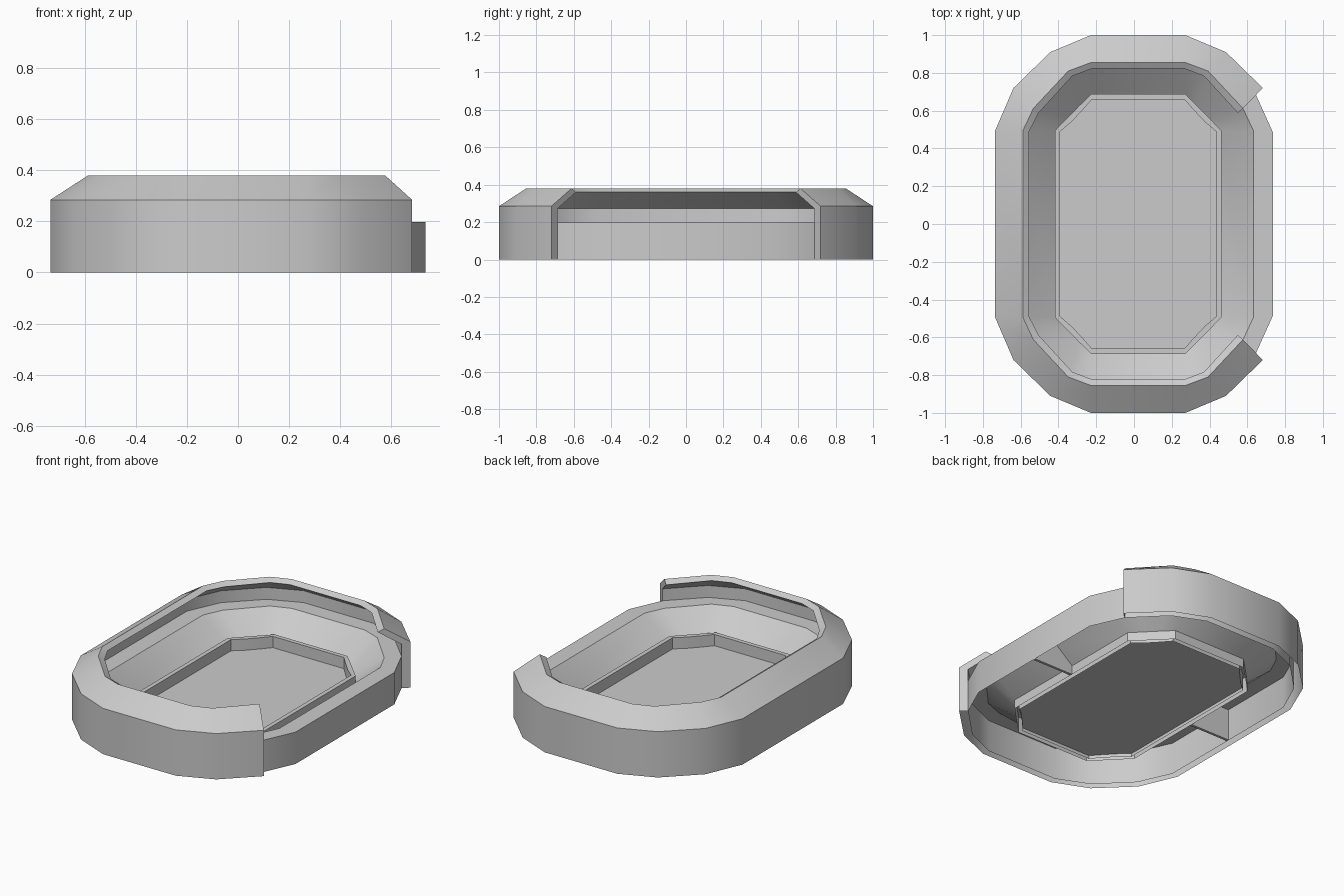
import bpy, bmesh, math

if "Cube" in bpy.data.objects:
    bpy.data.objects.remove(bpy.data.objects["Cube"])

CX = 0.022  # the contours are centred slightly right of the origin

# One quadrant of each contour (half width, half depth)
OUTER = [(.757, .495), (.66, .72), (.465, .91), (.25, 1.0)]
RIM = [(.61, .495), (.555, .612), (.37, .81), (.25, .855)]
LIP = [(.44, .495), (.377, .56), (.313, .625), (.25, .687)]
DIRS = [(1, .2), (.86, .75), (.65, .85), (.2, 1)]


def inset(q, d):
    return [(x - d * a, y - d * b) for (x, y), (a, b) in zip(q, DIRS)]


def ring(q, z):
    """Full 16-point contour, starting at the right side, counter-clockwise."""
    pts = q + [(-x, y) for x, y in reversed(q)]
    pts += [(-x, -y) for x, y in q] + [(x, -y) for x, y in reversed(q)]
    return [(x + CX, y, z) for x, y in pts]


def finish(bm, name, smooth=True):
    me = bpy.data.meshes.new(name)
    bm.to_mesh(me)
    bm.free()
    ob = bpy.data.objects.new(name, me)
    bpy.context.collection.objects.link(ob)
    if smooth:
        bpy.ops.object.select_all(action='DESELECT')
        ob.select_set(True)
        bpy.context.view_layer.objects.active = ob
        bpy.ops.object.shade_smooth_by_angle(angle=math.radians(30))
    return ob


def loft(name, rings, picks, caps=False):
    """Sweep an open profile (list of rings) along the picked contour points."""
    bm = bmesh.new()
    closed = len(picks) == 16
    grid = [[bm.verts.new(r[i]) for r in rings] for i in picks]
    n, m = len(grid), len(rings)
    for i in range(n if closed else n - 1):
        a, b = grid[i], grid[(i + 1) % n]
        for j in range(m - 1):
            bm.faces.new((a[j], b[j], b[j + 1], a[j + 1]))
    if caps:
        bm.faces.new(grid[0])
        bm.faces.new(grid[-1][::-1])
    return finish(bm, name)


def prism(name, bottom, top):
    """Solid between two matching polygons."""
    bm = bmesh.new()
    a = [bm.verts.new(p) for p in bottom]
    b = [bm.verts.new(p) for p in top]
    bm.faces.new(a)
    bm.faces.new(b)
    for i in range(len(a)):
        k = (i + 1) % len(a)
        bm.faces.new((a[i], a[k], b[k], b[i]))
    bmesh.ops.recalc_face_normals(bm, faces=bm.faces)
    return finish(bm, name, False)


INNER = inset(OUTER, .044)
LIP_IN = inset(LIP, .027)

# High surrounding wall with inward sloping rim, open below and on the right
loft("high_wall", [ring(OUTER, 0), ring(OUTER, .285), ring(RIM, .38),
                   ring(inset(RIM, .032), .36), ring(INNER, .272), ring(INNER, 0)],
     list(range(1, 15)), caps=True)

# Low entrance wall across the opening
loft("entrance_wall", [ring(INNER, 0), ring(INNER, .198)], [14, 15, 0, 1])

# Ledge and sloping bowl
loft("bowl", [ring(INNER, .198), ring(RIM, .198), ring(LIP, .055)], list(range(16)))

# Upright lip around the floor, open below
loft("floor_lip", [ring(LIP, 0), ring(LIP, .1), ring(LIP_IN, .1), ring(LIP_IN, 0)],
     list(range(16)))

# Floor panel
prism("floor_panel", ring(LIP_IN, .02), ring(LIP_IN, .03))

# Support ribs under both long sides
for side, name in ((-1, "left_rib"), (1, "right_rib")):
    prof = [(.71, 0), (.71, .195), (.61, .195), (.44, .055), (.44, 0)]
    prism(name, [(CX + side * x, -.008, z) for x, z in prof],
          [(CX + side * x, .008, z) for x, z in prof])
